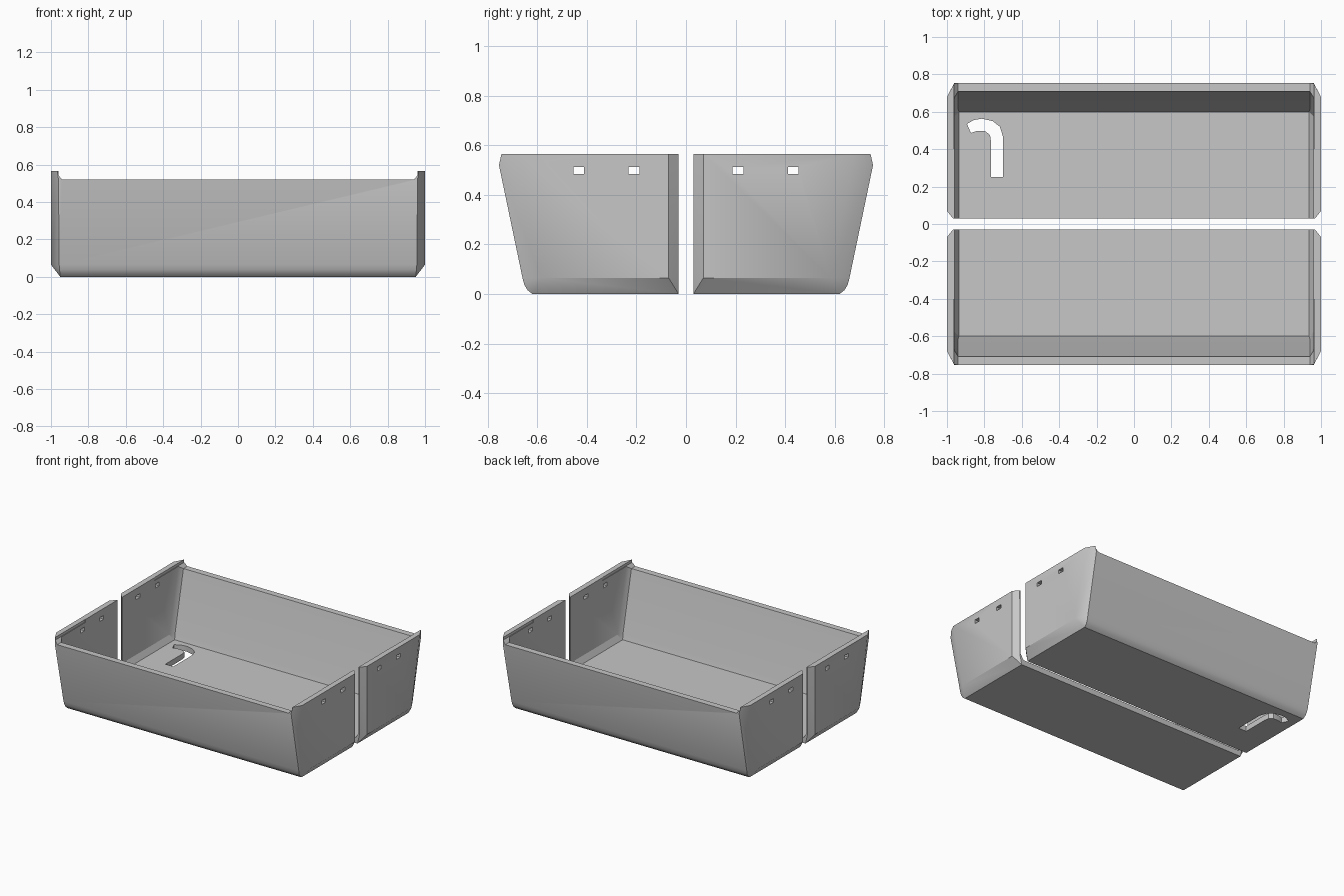
import bpy
import bmesh
import math

cube = bpy.data.objects.get("Cube")
if cube:
    bpy.data.objects.remove(cube, do_unlink=True)

grey = bpy.data.materials.new("plain grey")
grey.use_nodes = True
grey.diffuse_color = (0.57, 0.57, 0.57, 1)
grey.node_tree.nodes["Principled BSDF"].inputs["Base Color"].default_value = (0.57, 0.57, 0.57, 1)


def add_object(name, bm):
    bmesh.ops.recalc_face_normals(bm, faces=bm.faces)
    mesh = bpy.data.meshes.new(name)
    bm.to_mesh(mesh)
    bm.free()
    mesh.materials.append(grey)
    obj = bpy.data.objects.new(name, mesh)
    bpy.context.collection.objects.link(obj)
    return obj


def hull(name, points, side):
    """Convex solid, symmetric in x; side (+1 / -1) sets the half in y."""
    bm = bmesh.new()
    for x, y, z in points:
        for sx in (-1, 1):
            bm.verts.new((sx * x, side * y, z))
    res = bmesh.ops.convex_hull(bm, input=bm.verts[:])
    loose = [v for v in bm.verts if not v.link_faces]
    bmesh.ops.delete(bm, geom=loose, context='VERTS')
    bmesh.ops.dissolve_limit(bm, angle_limit=math.radians(1),
                             verts=bm.verts[:], edges=bm.edges[:])
    return add_object(name, bm)


def prism(name, outline, z0, z1):
    bm = bmesh.new()
    face = bm.faces.new([bm.verts.new((x, y, z0)) for x, y in outline])
    res = bmesh.ops.extrude_face_region(bm, geom=[face])
    moved = [g for g in res["geom"] if isinstance(g, bmesh.types.BMVert)]
    bmesh.ops.translate(bm, vec=(0, 0, z1 - z0), verts=moved)
    return add_object(name, bm)


def cut(target, cutter):
    cutter.hide_render = True
    mod = target.modifiers.new("cut", 'BOOLEAN')
    mod.operation = 'DIFFERENCE'
    mod.solver = 'EXACT'
    mod.object = cutter
    bpy.context.view_layer.objects.active = target
    bpy.ops.object.modifier_apply(modifier=mod.name)
    bpy.data.objects.remove(cutter, do_unlink=True)


# Outer body: bevelled base, leaning long wall, chamfered corners
OUTER = [
    (0.95, 0.03, 0), (0.95, 0.62, 0),
    (0.952, 0.64, 0.016), (0.954, 0.653, 0.038),
    (0.965, 0.03, 0.065), (1, 0.07, 0.065), (1, 0.585, 0.065), (0.956, 0.66, 0.065),
    (0.96, 0.755, 0.52),
    (0.968, 0.03, 0.565), (1, 0.07, 0.565), (1, 0.68, 0.565), (0.965, 0.745, 0.565),
]
# Inner cavity, open at the gap between the halves
CAVITY = [
    (0.935, -0.1, 0.04), (0.935, 0.60, 0.04),
    (0.96, -0.1, 0.08), (0.96, 0.575, 0.08), (0.94, 0.612, 0.08),
    (0.96, -0.1, 0.7), (0.96, 0.71, 0.7), (0.94, 0.749, 0.7),
]
# Notch that lowers the long wall below the end walls
NOTCH = [(x, y, z) for x, z in ((0.94, 0.52), (0.962, 0.545), (0.962, 0.8))
         for y in (0.4, 1)]

# Hooked slot through the rear floor
HOOK = [(-0.765, 0.25), (-0.70, 0.25), (-0.70, 0.465), (-0.717, 0.52), (-0.755, 0.55),
        (-0.813, 0.563), (-0.856, 0.556), (-0.893, 0.535), (-0.872, 0.487),
        (-0.84, 0.497), (-0.797, 0.497), (-0.77, 0.476), (-0.765, 0.444)]

for name, side in (("front_tray_half", -1), ("rear_tray_half", 1)):
    tray = hull(name, OUTER, side)
    cut(tray, hull("cavity_cutter", CAVITY, side))
    cut(tray, hull("notch_cutter", NOTCH, side))
    # Small slots through both end walls
    for y in (0.21, 0.433):
        slot = [(1.2, y + dy, z) for dy in (-0.022, 0.022) for z in (0.485, 0.513)]
        cut(tray, hull("slot_cutter", slot, side))
    if side > 0:
        cut(tray, prism("hook_cutter", HOOK, -0.1, 0.2))
    bpy.ops.object.select_all(action='DESELECT')
    tray.select_set(True)
    bpy.context.view_layer.objects.active = tray
    bpy.ops.object.shade_smooth_by_angle(angle=math.radians(28))
